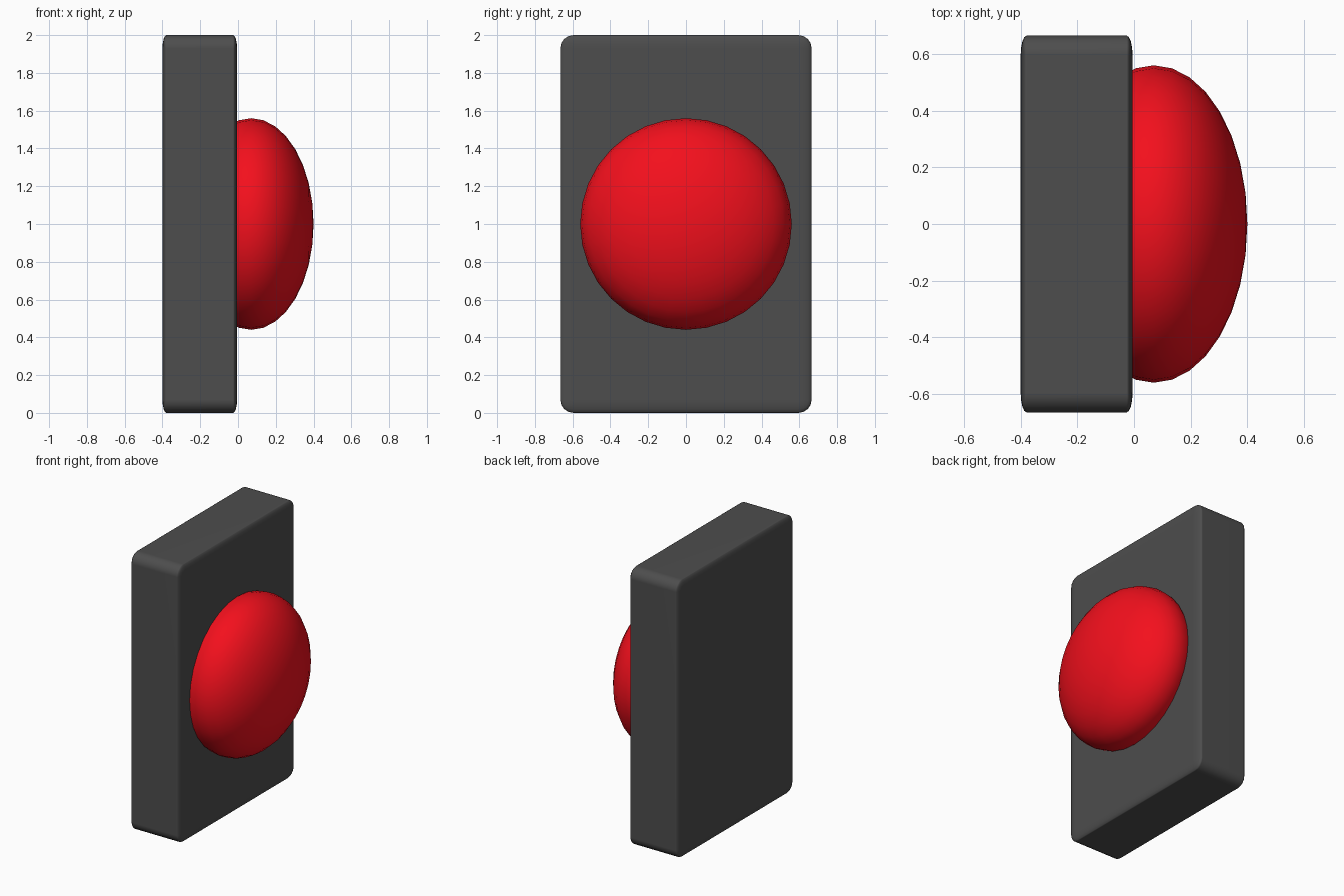
import bpy, bmesh, math
from mathutils import Matrix

if "Cube" in bpy.data.objects:
    bpy.data.objects.remove(bpy.data.objects["Cube"])


def finish(name, bm, colour, location):
    mesh = bpy.data.meshes.new(name)
    bm.normal_update()
    bm.to_mesh(mesh)
    bm.free()
    for p in mesh.polygons:
        p.use_smooth = True
    mat = bpy.data.materials.new(name + "_colour")
    mat.diffuse_color = colour
    mat.use_nodes = True
    mat.node_tree.nodes["Principled BSDF"].inputs["Base Color"].default_value = mat.diffuse_color
    mesh.materials.append(mat)
    obj = bpy.data.objects.new(name, mesh)
    obj.location = location
    bpy.context.collection.objects.link(obj)
    return obj


# Housing: rounded slab, bevelled while thick and then squashed in x
SQUASH = 0.3
bm = bmesh.new()
bmesh.ops.create_cube(bm, size=1)
bmesh.ops.scale(bm, vec=(0.395 / SQUASH, 1.33, 2.0), verts=bm.verts)
bmesh.ops.bevel(bm, geom=bm.edges[:], offset=0.07, segments=4,
                profile=0.5, affect='EDGES')
bmesh.ops.scale(bm, vec=(SQUASH, 1, 1), verts=bm.verts)
housing = finish("housing", bm, (0.075, 0.075, 0.075, 1), (-0.2025, 0, 1))
mod = housing.modifiers.new("weighted_normals", 'WEIGHTED_NORMAL')
mod.keep_sharp = True

# Push button: flattened sphere sunk into the housing, poles along x
bm = bmesh.new()
bmesh.ops.create_uvsphere(bm, u_segments=32, v_segments=16, radius=1,
                          matrix=Matrix.Rotation(math.pi / 2, 4, 'Y'))
bmesh.ops.scale(bm, vec=(0.33, 0.56, 0.56), verts=bm.verts)
finish("button_dome", bm, (0.9, 0.005, 0.012, 1), (0.07, 0, 1))
